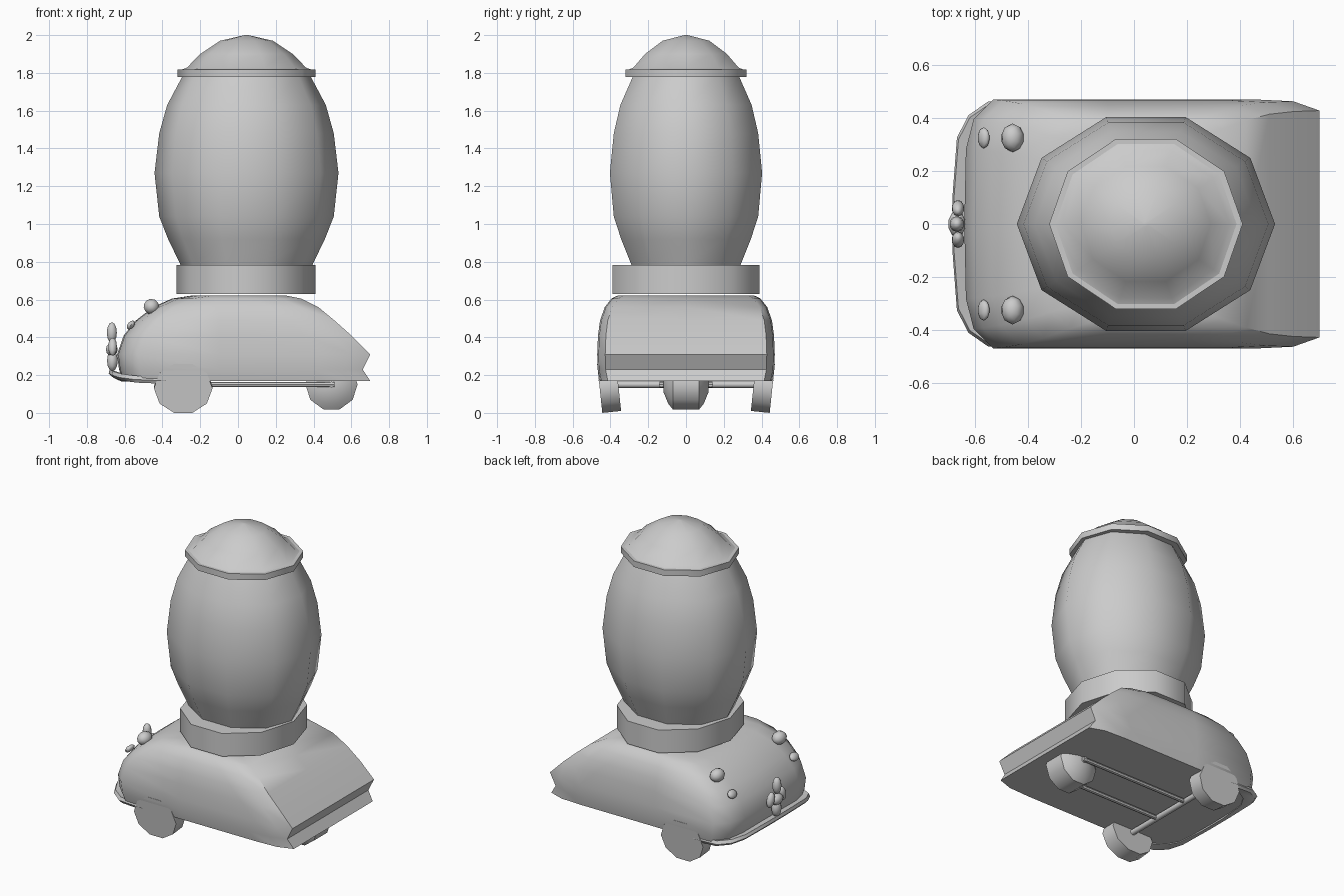
import bpy, bmesh, math
from mathutils import Vector

if "Cube" in bpy.data.objects:
    bpy.data.objects.remove(bpy.data.objects["Cube"])


def finish(name, bm, angle=45, loc=(0, 0, 0), rot=(0, 0, 0)):
    bmesh.ops.recalc_face_normals(bm, faces=bm.faces)
    me = bpy.data.meshes.new(name)
    bm.to_mesh(me)
    bm.free()
    ob = bpy.data.objects.new(name, me)
    bpy.context.collection.objects.link(ob)
    ob.location, ob.rotation_euler = loc, rot
    bpy.context.view_layer.objects.active = ob
    ob.select_set(True)
    bpy.ops.object.shade_smooth_by_angle(angle=math.radians(angle))
    ob.select_set(False)
    return ob


def loft(name, rings, angle=45, **kw):
    """Skin closed rings of equal length and cap both ends."""
    bm = bmesh.new()
    vs = [[bm.verts.new(p) for p in ring] for ring in rings]
    n = len(vs[0])
    for a, b in zip(vs, vs[1:]):
        for i in range(n):
            j = (i + 1) % n
            bm.faces.new((a[i], a[j], b[j], b[i]))
    bm.faces.new(vs[0])
    bm.faces.new(vs[-1])
    return finish(name, bm, angle, **kw)


def turned(name, profile, n=10, sx=1.0, sy=1.0, **kw):
    """Turn a (radius, height) profile around z, with oval scaling."""
    rings = [[(sx * r * math.cos(2 * math.pi * i / n),
               sy * r * math.sin(2 * math.pi * i / n), h) for i in range(n)]
             for r, h in profile]
    return loft(name, rings, **kw)


def blob(name, loc, radii, rot=(0, 0, 0)):
    bm = bmesh.new()
    bmesh.ops.create_uvsphere(bm, u_segments=10, v_segments=6, radius=1)
    bmesh.ops.scale(bm, vec=radii, verts=bm.verts)
    return finish(name, bm, 60, loc=loc, rot=rot)


def rod(name, a, b, r):
    d = Vector(b) - Vector(a)
    return turned(name, [(r, 0), (r, d.length)], n=8, loc=a,
                  rot=d.to_track_quat('Z', 'Y').to_euler())


# Car body: horizontal outlines (z, front x, rear x, half width)
rings = []
for z, xf, xr, w in [(.17, -.61, .70, .455), (.23, -.63, .66, .468),
                     (.31, -.64, .70, .47), (.41, -.605, .60, .466),
                     (.49, -.54, .51, .455), (.56, -.45, .425, .43),
                     (.605, -.35, .335, .395), (.622, -.24, .25, .36)]:
    half = [(xf + .006, .6 * w), (xf + .035, .84 * w), (xf + .11, w),
            (-.1, w), (xr - .25, w), (xr - .1, .985 * w), (xr, .91 * w)]
    outline = [(xf, 0)] + half + [(xr, 0)] + [(x, -y) for x, y in reversed(half)]
    rings.append([(x, y, z) for x, y in outline])
loft("car_body", rings, angle=50)

# Front bumper lip wrapped around the nose
path = [(-.38, .462, .165), (-.55, .462, .172), (-.625, .41, .182),
        (-.668, .325, .195), (-.685, .1, .205)]
path += [(x, -y, z) for x, y, z in reversed(path)]
loft("front_bumper", [[(x + .07, y * .88, .165), (x + .015, y * .98, z - .012),
                       (x, y, z + .005), (x + .006, y * .98, z + .025),
                       (x + .07, y * .88, z + .005)] for x, y, z in path])

# Tank: base collar, barrel-shaped vessel, rim and domed lid
turned("base_collar", [(1, .63), (1, .782)], sx=.368, sy=.41, loc=(.042, 0, 0))
turned("vessel", [(.34, .76), (.352, .79), (.415, .92), (.462, 1.04), (.487, 1.27),
                  (.462, 1.48), (.42, 1.63), (.335, 1.79)],
       sy=.87, loc=(.045, 0, 0))
turned("lid_rim", [(.365, 1.778), (.365, 1.818)], sy=.925, loc=(.045, 0, 0))
turned("lid_dome", [(.35, 1.815), (.315, 1.828), (.245, 1.9), (.14, 1.97), (.01, 2.0)],
       sy=.93, loc=(.045, 0, 0))

# Wheels: cambered front pair and a single rear wheel
for s, side in ((1, "left"), (-1, "right")):
    turned("front_wheel_" + side, [(.155, -.05), (.155, .05)], sy=.885,
           loc=(-.29, s * .407, .135), rot=(math.radians(90 - s * 6), 0, 0))
turned("rear_wheel", [(.04, -.12), (.105, -.095), (.138, -.07),
                      (.138, .07), (.105, .095), (.04, .12)],
       loc=(.495, 0, .15), rot=(math.pi / 2, 0, 0))

# Axle and chassis rods
rod("front_axle", (-.29, -.38, .15), (-.29, .38, .15), .018)
for s in (1, -1):
    rod("chassis_rod", (-.29, s * .13, .15), (.51, s * .13, .15), .014)
rod("rear_axle", (.495, -.14, .15), (.495, .14, .15), .016)

# Lamps on the nose
for s in (1, -1):
    blob("headlamp", (-.458, s * .325, .562), (.043, .054, .042), (0, -.6, 0))
    blob("indicator", (-.567, s * .325, .465), (.018, .04, .028), (0, .7, 0))

# Nose ornament
blob("ornament_top", (-.668, 0, .425), (.028, .03, .055))
blob("ornament_middle", (-.668, 0, .335), (.033, .05, .035))
blob("ornament_base", (-.665, 0, .275), (.03, .035, .055))
for s in (1, -1):
    blob("ornament_wing", (-.664, s * .06, .35), (.024, .028, .05), (s * .3, 0, 0))
